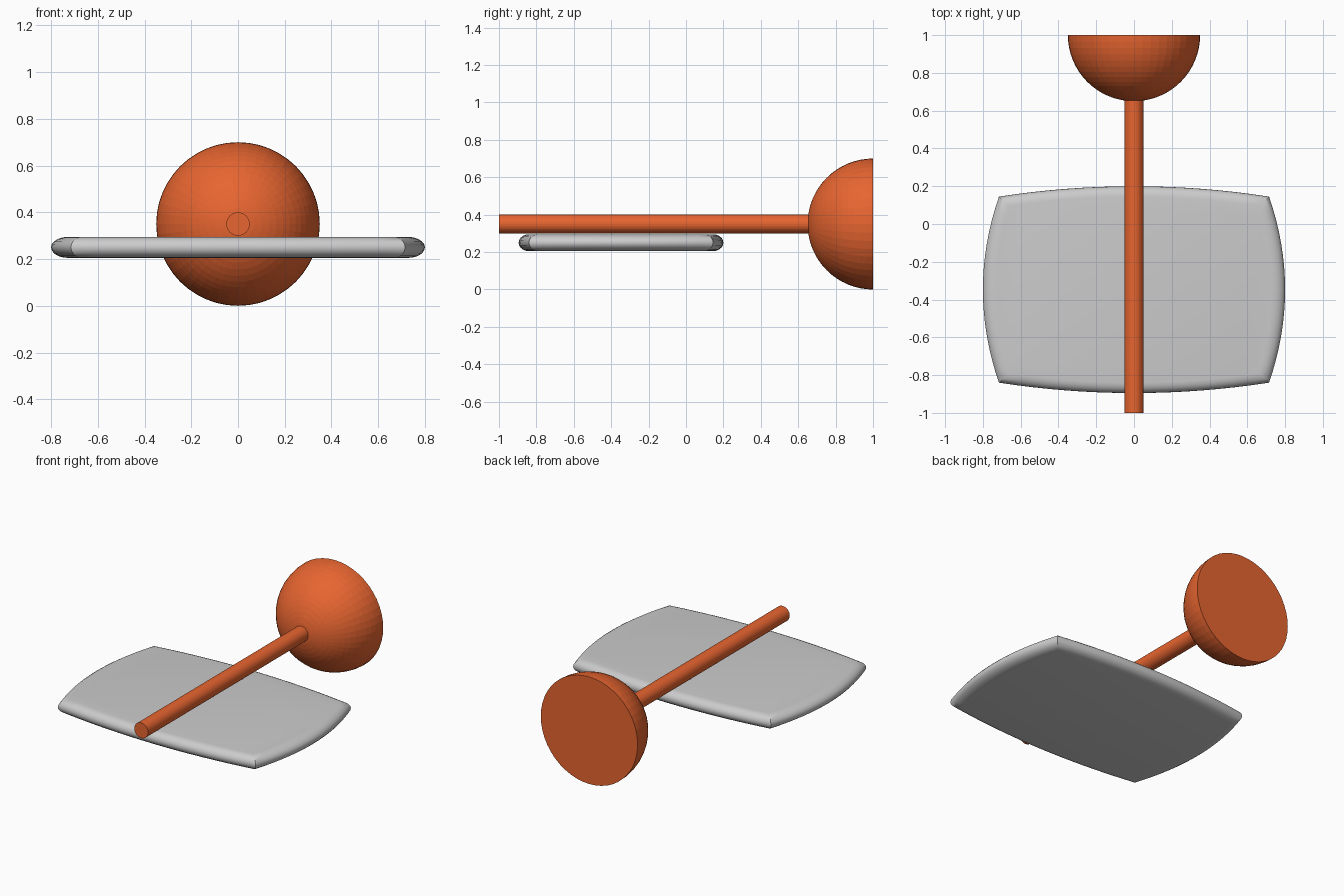
import bpy, bmesh, math
from mathutils import Matrix, Vector

cube = bpy.data.objects.get("Cube")
if cube:
    bpy.data.objects.remove(cube, do_unlink=True)

orange = bpy.data.materials.new("orange")
orange.use_nodes = True
color = (0.8, 0.13, 0.03, 1)
orange.diffuse_color = color
orange.node_tree.nodes["Principled BSDF"].inputs["Base Color"].default_value = color


def add_object(name, bm, material=None):
    bmesh.ops.recalc_face_normals(bm, faces=bm.faces)
    mesh = bpy.data.meshes.new(name)
    bm.to_mesh(mesh)
    bm.free()
    obj = bpy.data.objects.new(name, mesh)
    bpy.context.collection.objects.link(obj)
    if material:
        mesh.materials.append(material)
    return obj


turn = Matrix.Rotation(math.pi / 2, 4, 'X')
axis_z = 0.35

# Half ball with its pole toward the front and a flat back
bm = bmesh.new()
bmesh.ops.create_uvsphere(bm, u_segments=48, v_segments=32, radius=0.35)
bmesh.ops.bisect_plane(bm, geom=bm.verts[:] + bm.edges[:] + bm.faces[:], dist=1e-4,
                       plane_co=(0, 0, 0), plane_no=(0, 0, 1), clear_inner=True)
rim = [e for e in bm.edges if e.is_boundary]
bmesh.ops.holes_fill(bm, edges=rim, sides=0)
bmesh.ops.transform(bm, matrix=Matrix.Translation((0, 1, axis_z)) @ turn, verts=bm.verts)
add_object("half_ball", bm, orange)

# Straight rod
back, front = 0.66, -1
bm = bmesh.new()
bmesh.ops.create_cone(bm, cap_ends=True, segments=32, radius1=0.05, radius2=0.05,
                      depth=back - front)
place = Matrix.Translation((0, (back + front) / 2, axis_z))
bmesh.ops.transform(bm, matrix=place @ turn, verts=bm.verts)
add_object("rod", bm, orange)


# Pillow-shaped board: stacked bowed outlines with a rounded rim
def outline(inset, steps=16):
    corner = Vector((0.715 - 0.9 * inset, 0.4925 - 0.9 * inset))
    bulge_x = 0.8 - 1.3 * inset - corner.x
    bulge_y = 0.5475 - inset - corner.y
    half = []
    for i in range(steps):
        t = 2 * i / steps - 1
        half.append(Vector((corner.x + bulge_x * (1 - t * t), corner.y * t)))
    for i in range(steps):
        t = 2 * i / steps - 1
        half.append(Vector((-corner.x * t, corner.y + bulge_y * (1 - t * t))))
    return half + [-p for p in half]


bm = bmesh.new()
rings = []
levels = 10
for k in range(levels + 1):
    angle = math.pi * (k / levels - 0.5)
    inset = 0.055 * (1 - math.cos(angle))
    z = 0.25 + 0.045 * math.sin(angle)
    rings.append([bm.verts.new((p.x, p.y - 0.3475, z)) for p in outline(inset)])
for low, high in zip(rings, rings[1:]):
    for i in range(len(low)):
        j = (i + 1) % len(low)
        bm.faces.new((low[i], low[j], high[j], high[i]))
bm.faces.new(rings[0][::-1])
bm.faces.new(rings[-1])
board = add_object("board", bm)

bpy.ops.object.select_all(action='DESELECT')
board.select_set(True)
bpy.context.view_layer.objects.active = board
bpy.ops.object.shade_smooth_by_angle(angle=math.radians(30))
